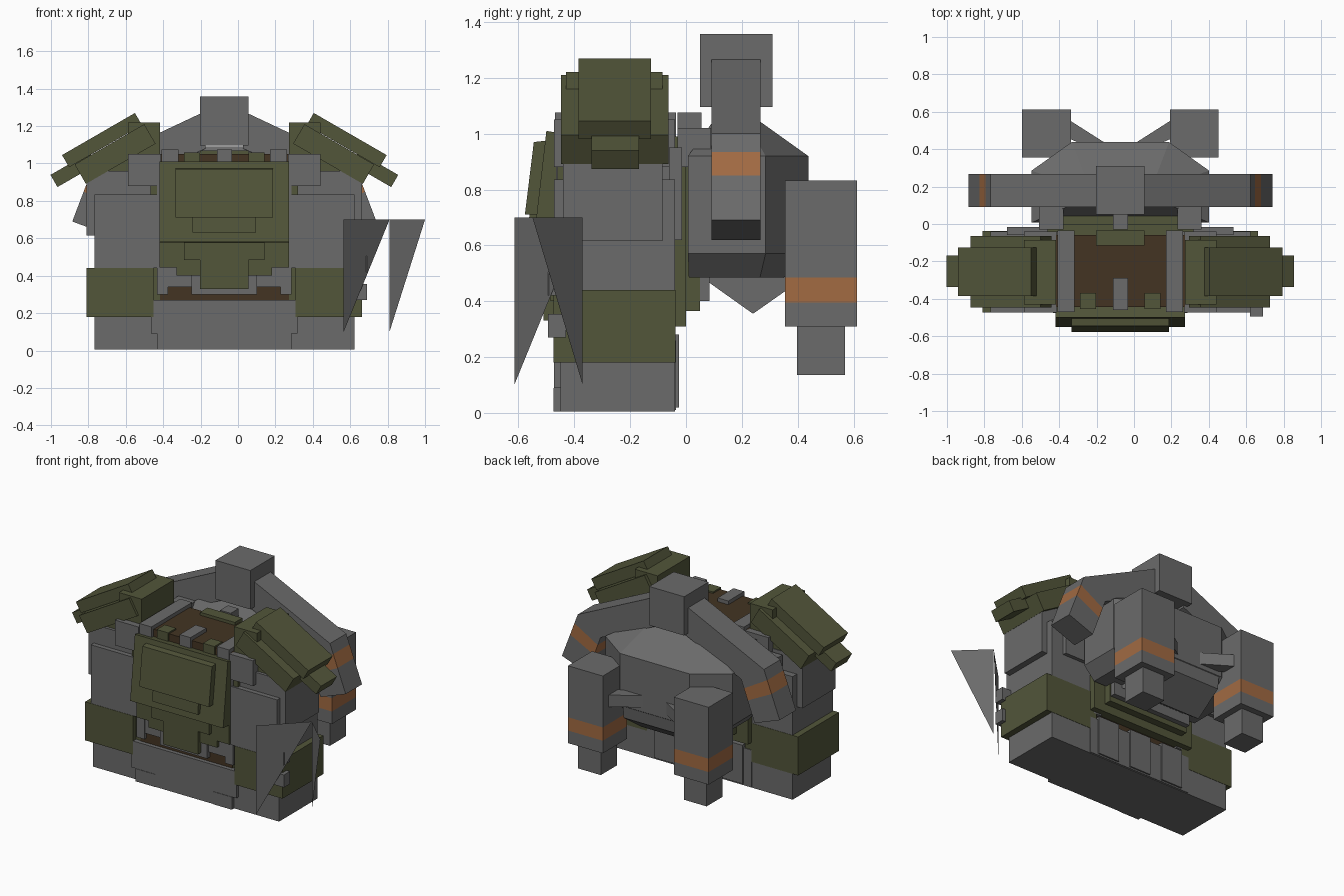
import bpy, bmesh, math
from mathutils import Vector

if "Cube" in bpy.data.objects:
    bpy.data.objects.remove(bpy.data.objects["Cube"])

CX = -0.073  # symmetry plane of the armour


def material(name, rgb):
    m = bpy.data.materials.new(name)
    m.diffuse_color = (*rgb, 1)
    m.use_nodes = True
    m.node_tree.nodes["Principled BSDF"].inputs["Base Color"].default_value = m.diffuse_color
    return m


GRAY = material("gray metal", (0.145, 0.145, 0.145))
GREEN = material("olive plate", (0.085, 0.092, 0.042))
ORANGE = material("orange band", (0.36, 0.145, 0.055))
BROWN = material("brown lining", (0.056, 0.034, 0.016))


def build(name, verts, faces, mat, mirror=False, fix=True):
    me = bpy.data.meshes.new(name)
    bm = bmesh.new()
    vs = [bm.verts.new(v) for v in verts]
    for f in faces:
        bm.faces.new([vs[i] for i in f])
    if fix:
        bmesh.ops.recalc_face_normals(bm, faces=bm.faces)
    bm.to_mesh(me)
    bm.free()
    me.materials.append(mat)
    ob = bpy.data.objects.new(name, me)
    ob.location.x = CX
    bpy.context.collection.objects.link(ob)
    if mirror:
        mod = ob.modifiers.new("mirror", 'MIRROR')
        mod.use_mirror_merge = False
    return ob


def loft(name, rings, mat, mirror=False):
    n = len(rings[0])
    verts = [v for r in rings for v in r]
    faces = [list(range(n)), list(range(len(verts) - n, len(verts)))]
    for k in range(len(rings) - 1):
        for i in range(n):
            j = (i + 1) % n
            faces.append((k * n + i, k * n + j, k * n + n + j, k * n + n + i))
    return build(name, verts, faces, mat, mirror)


def front_prism(name, pts, y0, y1, mat, mirror=False):
    return loft(name, [[(x, y, z) for x, z in pts] for y in (y0, y1)], mat, mirror)


def side_prism(name, pts, x0, x1, mat, mirror=False):
    return loft(name, [[(x, y, z) for y, z in pts] for x in (x0, x1)], mat, mirror)


def box(name, x0, x1, y0, y1, z0, z1, mat, mirror=False):
    return front_prism(name, [(x0, z0), (x1, z0), (x1, z1), (x0, z1)], y0, y1, mat, mirror)


def slab(name, x, z, length, thick, y0, y1, mat):
    """Mirrored shoulder slab sloping 30 degrees down from its top inner corner."""
    a = math.radians(30)
    d = Vector((math.cos(a), -math.sin(a)))
    n = Vector((-math.sin(a), -math.cos(a))) * thick
    p = Vector((x, z))
    front_prism(name, [p, p + d * length, p + d * length + n, p + n], y0, y1, mat, True)


# Torso core and collar
box("torso_lining", -0.345, 0.345, -0.445, -0.06, 0.05, 1.05, BROWN)
box("shoulder_strap", 0.245, 0.335, -0.47, -0.035, 0.95, 1.075, GRAY, True)
box("torso_side", 0.30, 0.36, -0.465, -0.04, 0.3, 1.0, GRAY, True)
box("collar_front_tab", -0.04, 0.04, -0.46, -0.29, 1.0, 1.075, GRAY)
box("collar_back_tab", -0.04, 0.04, -0.03, 0.055, 0.98, 1.075, GRAY)
box("collar_back_plate", -0.13, 0.13, -0.115, -0.035, 0.98, 1.07, GREEN)
box("collar_clip", 0.13, 0.215, -0.455, -0.37, 1.0, 1.06, GREEN, True)

# Tilted chest plates
side_prism("chest_plate", [(-0.44, 1.0), (-0.50, 1.01), (-0.55, 0.58), (-0.44, 0.575)], -0.347, 0.347, GREEN)
side_prism("chest_panel", [(-0.50, 0.975), (-0.545, 0.97), (-0.577, 0.71), (-0.52, 0.71)], -0.26, 0.26, GREEN)
side_prism("chest_lower_panel", [(-0.52, 0.72), (-0.56, 0.72), (-0.567, 0.63), (-0.52, 0.63)], -0.17, 0.17, GREEN)
box("chest_side_tab", 0.34, 0.395, -0.46, -0.40, 0.82, 1.0, GREEN, True)

# Abdomen plates
front_prism("abdomen_plate", [(-0.347, 0.58), (-0.347, 0.445), (-0.255, 0.445), (-0.255, 0.40), (0.255, 0.40),
            (0.255, 0.445), (0.347, 0.445), (0.347, 0.58)], -0.485, -0.40, GREEN)
front_prism("abdomen_tongue", [(-0.215, 0.58), (-0.215, 0.485), (-0.13, 0.485), (-0.13, 0.33), (0.13, 0.33),
            (0.13, 0.485), (0.215, 0.485), (0.215, 0.58)], -0.51, -0.44, GREEN)
box("abdomen_support", -0.345, 0.345, -0.46, -0.40, 0.34, 0.45, GRAY)
box("abdomen_center", -0.175, 0.175, -0.475, -0.40, 0.30, 0.42, GRAY)

# Waist
box("waist_block", -0.695, 0.695, -0.45, -0.04, 0.005, 0.185, GRAY)
front_prism("belt_front", [(-0.392, 0.27), (-0.392, 0.09), (-0.35, 0.09), (-0.35, 0.005), (0.35, 0.005),
            (0.35, 0.09), (0.392, 0.09), (0.392, 0.27)], -0.472, -0.38, GRAY)
box("belt_buckle_foot", 0.215, 0.36, -0.475, -0.42, 0.005, 0.09, GRAY, True)
box("belt_back", -0.39, 0.39, -0.12, -0.035, 0.01, 0.26, GRAY)
for i, x in enumerate((-0.25, 0, 0.25)):
    box("back_pouch_%d" % i, x - 0.08, x + 0.08, -0.08, -0.025, 0.02, 0.28, GRAY)

# Arms
box("side_armor", 0.34, 0.695, -0.472, -0.04, 0.44, 0.835, GRAY, True)
box("side_sleeve", 0.34, 0.737, -0.44, -0.085, 0.615, 0.96, GRAY, True)
box("shoulder_block", 0.34, 0.515, -0.472, -0.04, 0.88, 1.05, GRAY, True)
box("rear_shoulder_pad", 0.34, 0.605, -0.06, -0.015, 0.62, 0.95, GRAY, True)
box("hip_guard", 0.38, 0.737, -0.474, -0.038, 0.18, 0.44, GREEN, True)
box("hip_guard_inner", 0.34, 0.40, -0.44, -0.04, 0.18, 0.44, GREEN, True)

# Layered shoulder guards
box("shoulder_guard_base", 0.345, 0.515, -0.43, -0.085, 1.0, 1.22, GREEN, True)
slab("shoulder_guard_wide", 0.428, 1.21, 0.43, 0.12, -0.447, -0.063, GREEN)
slab("shoulder_guard_lining", 0.44, 1.12, 0.30, 0.10, -0.42, -0.09, GREEN)
slab("shoulder_guard_ridge", 0.478, 1.27, 0.45, 0.075, -0.385, -0.125, GREEN)
slab("shoulder_guard_tip", 0.72, 1.06, 0.242, 0.075, -0.338, -0.168, GREEN)

# Back armour
box("back_plate", -0.39, 0.39, -0.06, 0.0, 0.31, 0.99, GREEN)
box("back_plate_outer", -0.305, 0.305, -0.01, 0.05, 0.365, 0.97, GREEN)
box("pack_mount", -0.30, 0.30, 0.0, 0.085, 0.40, 0.94, GRAY)
box("pack_strap", 0.305, 0.435, -0.03, 0.09, 0.88, 1.02, GRAY, True)


# Backpack with chamfered rear corners, hipped roof and keel
def plan(w, wb, yf, ym, yb, z):
    return [(-w, yf, z), (w, yf, z), (w, ym, z), (wb, yb, z), (-wb, yb, z), (-w, ym, z)]


loft("backpack", [plan(0.40, 0.26, 0.01, 0.265, 0.35, 0.485), plan(0.475, 0.26, 0.007, 0.285, 0.438, 0.57),
                  plan(0.475, 0.26, 0.007, 0.285, 0.438, 0.92), plan(0.20, 0.17, 0.13, 0.19, 0.20, 1.09)], GRAY)
side_prism("backpack_keel", [(0.05, 0.49), (0.24, 0.355), (0.425, 0.485), (0.435, 0.57), (0.05, 0.57)],
           -0.24, 0.24, GRAY)

# Overhead block and bent side arms
box("top_block", -0.13, 0.13, 0.05, 0.31, 1.095, 1.357, GRAY)
outer, inner = Vector((0.695, 1.0)), Vector((0.525, 0.89))
outer_end, inner_end = Vector((0.813, 0.69)), Vector((0.625, 0.62))
front_prism("upper_boom", [(0.10, 1.28), outer, inner, (0.10, 1.08)], 0.092, 0.266, GRAY, True)
cuts = [(0.0, 0.21, GRAY, "boom_elbow"), (0.21, 0.485, ORANGE, "boom_band"), (0.485, 1.0, GRAY, "boom_tip")]
for a, b, mat, name in cuts:
    front_prism(name, [outer.lerp(outer_end, a), outer.lerp(outer_end, b), inner.lerp(inner_end, b),
                       inner.lerp(inner_end, a)], 0.092, 0.266, mat, True)

# Hanging thrusters
for name, z0, z1, mat in (("thruster_base", 0.31, 0.395, GRAY), ("thruster_band", 0.395, 0.485, ORANGE),
                          ("thruster_body", 0.485, 0.832, GRAY)):
    box(name, 0.265, 0.525, 0.355, 0.613, z0, z1, mat, True)
box("thruster_nozzle", 0.31, 0.48, 0.398, 0.57, 0.135, 0.32, GRAY, True)
strut = [(0.28, 0.56), (0.28, 0.46), (0.19, 0.42), (0.06, 0.42)]
loft("thruster_strut", [[(x, y, z) for x, y in strut] for z in (0.60, 0.68)], GRAY, True)

# Thin blades carried on one hip, with pegs
R = -CX
build("hip_blade_front", [(0.565 + R, -0.615, 0.70), (0.81 + R, -0.37, 0.70), (0.565 + R, -0.615, 0.10)],
      [(0, 2, 1)], GRAY, fix=False)
build("hip_blade_side", [(0.81 + R, -0.37, 0.70), (1.0 + R, -0.55, 0.70), (0.81 + R, -0.37, 0.10)],
      [(0, 1, 2)], GRAY, fix=False)
for i, z in enumerate((0.27, 0.42)):
    box("blade_peg_%d" % i, 0.62 + R, 0.69 + R, -0.495, -0.43, z, z + 0.085, GRAY)
